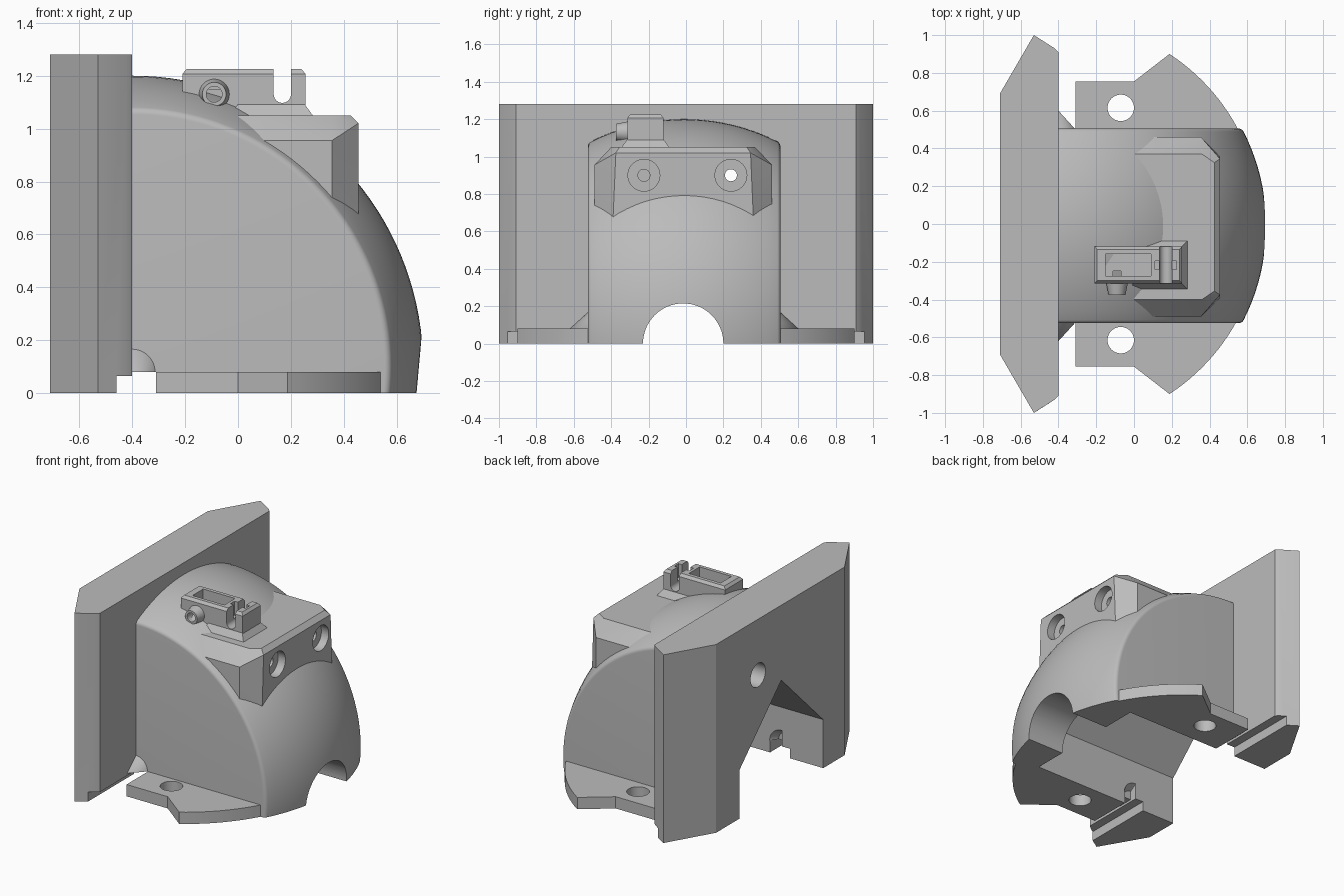
import bpy, bmesh, math
from mathutils import Matrix, Vector

old = bpy.data.objects.get("Cube")
if old:
    bpy.data.objects.remove(old, do_unlink=True)

grey = bpy.data.materials.new("plain grey")
grey.use_nodes = True
COLOUR = (0.5, 0.5, 0.5, 1)
grey.diffuse_color = COLOUR
grey.node_tree.nodes["Principled BSDF"].inputs["Base Color"].default_value = COLOUR


def finish(name, bm):
    bmesh.ops.recalc_face_normals(bm, faces=bm.faces)
    mesh = bpy.data.meshes.new(name)
    bm.to_mesh(mesh)
    bm.free()
    mesh.materials.append(grey)
    obj = bpy.data.objects.new(name, mesh)
    bpy.context.collection.objects.link(obj)
    return obj


def prism(name, outline, vector):
    """Extrude a closed outline along a vector."""
    bm = bmesh.new()
    face = bm.faces.new([bm.verts.new(p) for p in outline])
    new = bmesh.ops.extrude_face_region(bm, geom=[face])["geom"]
    bmesh.ops.translate(bm, verts=[v for v in new if isinstance(v, bmesh.types.BMVert)], vec=vector)
    return finish(name, bm)


def hull(name, points):
    bm = bmesh.new()
    for p in points:
        bm.verts.new(p)
    bmesh.ops.convex_hull(bm, input=bm.verts)
    return finish(name, bm)


def block(name, x, y, z):
    return hull(name, [(a, b, c) for a in x for b in y for c in z])


def rod(name, start, end, r1, r2=None, sides=48):
    """Cylinder or cone between two points."""
    a, b = Vector(start), Vector(end)
    turn = (b - a).to_track_quat("Z", "Y").to_matrix().to_4x4()
    bm = bmesh.new()
    bmesh.ops.create_cone(bm, cap_ends=True, segments=sides, radius1=r1,
                          radius2=r1 if r2 is None else r2, depth=(b - a).length,
                          matrix=Matrix.Translation((a + b) / 2) @ turn)
    return finish(name, bm)


def combine(obj, tools, operation="DIFFERENCE"):
    for tool in tools:
        mod = obj.modifiers.new("cut", "BOOLEAN")
        mod.operation, mod.solver, mod.object = operation, "EXACT", tool
        bpy.context.view_layer.objects.active = obj
        bpy.ops.object.modifier_apply(modifier=mod.name)


MID = -0.01                  # y of the dome's middle plane
CENTRE = Vector((-0.4, MID, 0.1))
R, HALF, FILLET = 1.1, 0.515, 0.03

# Back plate with angled ends
ends = [(-0.71, 0.69), (-0.53, 1.0), (-0.42, 0.93), (-0.4, 0.91)]
outline = [(x, y, 0) for x, y in ends] + [(x, -y, 0) for x, y in reversed(ends)]
back_plate = prism("back_plate", outline, (0, 0, 1.28))

# Dome: rounded slice of a sphere, turned about the y axis
inner = HALF - FILLET
ring = math.sqrt((R - FILLET) ** 2 - inner ** 2)
lean = math.atan2(ring, inner)
half = [(0, HALF)]
half += [(ring + FILLET * math.sin(lean * i / 6), inner + FILLET * math.cos(lean * i / 6)) for i in range(7)]
half += [(R * math.sin(a), R * math.cos(a)) for a in
         (lean + (math.pi / 2 - lean) * i / 10 for i in range(1, 11))]
profile = half + [(r, -y) for r, y in reversed(half[:-1])]
bm = bmesh.new()
verts = [bm.verts.new(CENTRE + Vector((r, y, 0))) for r, y in profile]
edges = [bm.edges.new(pair) for pair in zip(verts, verts[1:])]
bmesh.ops.spin(bm, geom=verts + edges, cent=CENTRE, axis=(0, 1, 0),
               angle=math.tau, steps=144, use_merge=True)
bmesh.ops.remove_doubles(bm, verts=bm.verts, dist=0.0005)
dome = finish("dome", bm)
keep = block("dome_bounds", (-0.45, 1), (-1, 1), (0, 2))
combine(dome, [keep], "INTERSECT")

# Base flange with a curved outer edge
reach = 1.075
tip = math.asin(0.9 / reach)
side = [(-0.31, 0.755), (0, 0.755)]
arc = [(-0.4 + reach * math.cos(tip * t / 24), reach * math.sin(tip * t / 24)) for t in range(24, -25, -1)]
outline = side + arc + [(x, -y) for x, y in reversed(side)]
base_flange = prism("base_flange", [(x, y, 0) for x, y in outline], (0, 0, 0.08))

# Lens box with chamfered edges
corner = [(0, 0.385, 1.05), (0.36, 0.385, 1.05), (0.425, 0.34, 1.05), (0.455, 0.36, 1.02),
          (0.455, 0.375, 0.67), (0.355, 0.475, 0.955), (0.355, 0.475, 0.67),
          (0, 0.475, 0.955), (0, 0.475, 0.67)]
lens_box = hull("lens_box", [(x, s * y - 0.015, z) for x, y, z in corner for s in (-1, 1)])

# Top bracket and its flared foot
BY = -0.217
levels = [(0.0, 1.08), (0.0, 1.207), (0.015, 1.225)]
bracket = hull("top_bracket", [(x, BY + s * (0.097 - d), z) for d, z in levels
                               for x in (-0.21 + d, 0.255 - d) for s in (-1, 1)])
foot = hull("bracket_foot", [(x, BY + s * w, z) for x0, x1, w, z in
                             ((-0.04, 0.29, 0.135, 1.04), (0, 0.252, 0.097, 1.092))
                             for x in (x0, x1) for s in (-1, 1)])
boss = rod("bracket_boss", (-0.09, -0.29, 1.13), (-0.09, -0.375, 1.13), 0.062, 0.045)

# Small cone gussets between dome and plate
gussets = []
for s, word in ((1, "left"), (-1, "right")):
    y = MID + s * 0.5
    cone = rod("gusset_" + word, (-0.4, y, 0.08), (-0.4, y + s * 0.11, 0.08), 0.1, 0)
    combine(cone, [block("gusset_bounds", (-0.42, 0), (-1, 1), (0.08, 0.4))], "INTERSECT")
    gussets.append(cone)

# Cutters: gabled cavity, front arch, bottom groove
gable = [(0.45, -0.1), (0.45, 0.33), (0, 0.77), (-0.45, 0.33), (-0.45, -0.1)]
cavity = prism("cavity_cutter", [(-0.8, y + MID, z) for y, z in gable], (1.2, 0, 0))
arch = rod("arch_cutter", (0.3, -0.015, 0), (0.9, -0.015, 0), 0.215, sides=64)
groove = block("groove_cutter", (-0.46, -0.31), (-1.2, 1.2), (-0.1, 0.08))
plate_groove = block("plate_groove_cutter", (-0.46, -0.3), (-1.2, 1.2), (-0.1, 0.065))
pockets = [rod("pocket_cutter", (-0.4, s * 0.42, 0.08), (-0.4, s * 0.57, 0.08), 0.12, 0.02) for s in (-1, 1)]

# Cutters: lens bores, flange holes, bracket openings
bores = [rod("bore_cutter", (-0.8, 0.24, 0.9), (0.6, 0.24, 0.9), 0.032),
         rod("blind_cutter", (0.2, -0.225, 0.9), (0.6, -0.225, 0.9), 0.032)]
bores += [rod("sink_cutter", (0.4, y, 0.9), (0.6, y, 0.9), 0.085) for y in (0.24, -0.225)]
back_sink = rod("back_sink_cutter", (-0.8, 0.24, 0.9), (-0.6, 0.24, 0.9), 0.08)
bolts = [rod("bolt_cutter", (-0.07, s * 0.615, -0.1), (-0.07, s * 0.615, 0.2), 0.07) for s in (-1, 1)]
slot = [block("slot_cutter", (0.135, 0.2), (-0.5, 0), (1.13, 1.4)),
        rod("slot_end_cutter", (0.1675, -0.5, 1.13), (0.1675, 0, 1.13), 0.0325)]
well = block("well_cutter", (-0.15, 0.09), (-0.275, -0.16), (1.15, 1.4))
boss_hole = rod("boss_hole_cutter", (-0.09, -0.5, 1.13), (-0.09, -0.25, 1.13), 0.03)
cable_gap = block("cable_gap_cutter", (0.11, 0.225), (-0.24, -0.195), (1.13, 1.4))

combine(back_plate, [cavity, plate_groove, bores[0], back_sink])
combine(dome, [cavity, arch, groove] + pockets + bores)
combine(base_flange, [cavity, arch] + bolts)
combine(lens_box, [cavity] + bores)
combine(bracket, slot + [well, cable_gap, boss_hole])
combine(boss, [boss_hole])

# Remove helpers and shade
parts = [back_plate, dome, base_flange, lens_box, bracket, foot, boss] + gussets
for obj in list(bpy.data.objects):
    if obj.name.split(".")[0].endswith(("_cutter", "_bounds")):
        bpy.data.objects.remove(obj, do_unlink=True)
bpy.ops.object.select_all(action="DESELECT")
for obj in parts:
    obj.select_set(True)
bpy.context.view_layer.objects.active = dome
bpy.ops.object.shade_smooth_by_angle(angle=math.radians(25))
